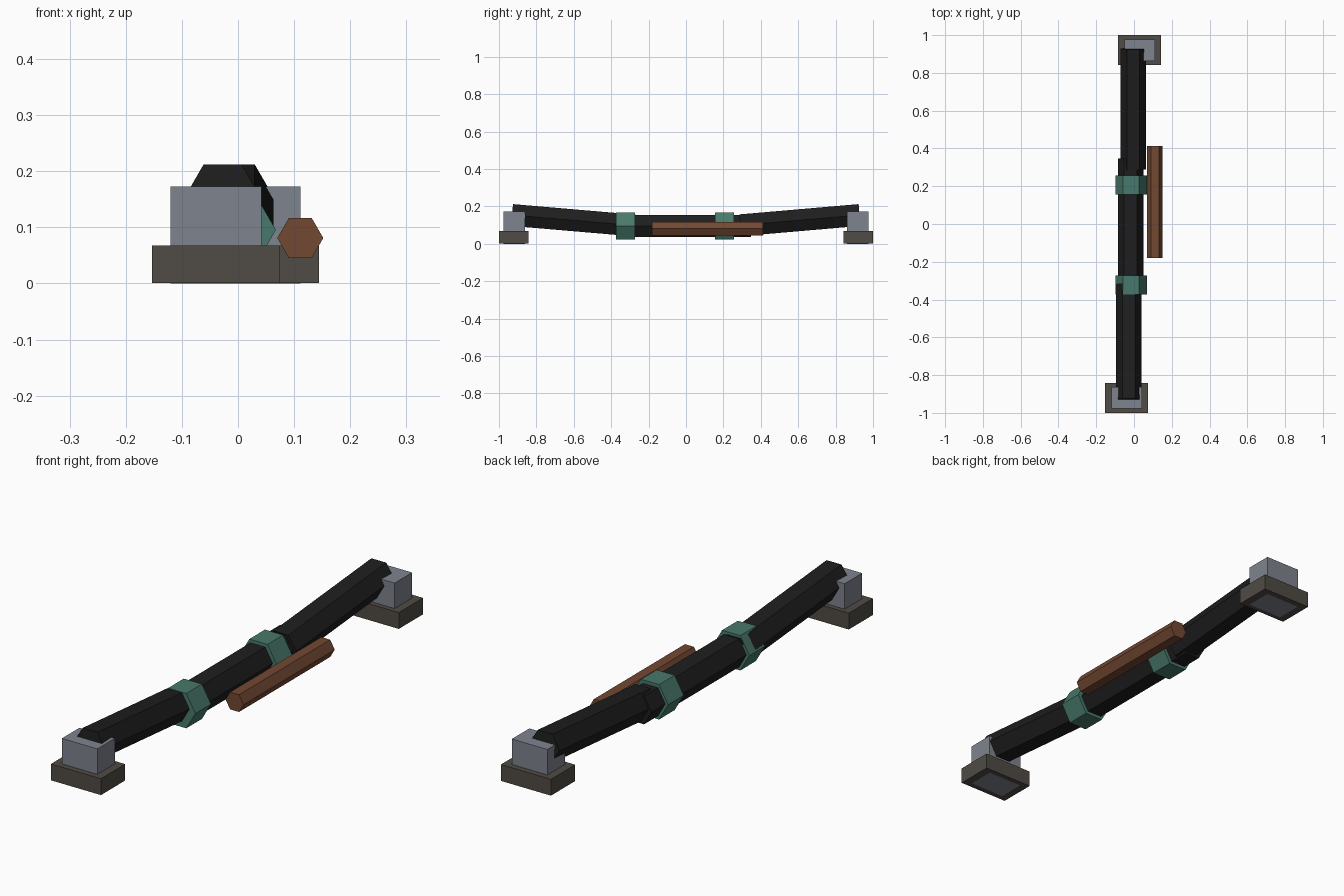
import bpy, bmesh
from math import cos, sin, pi
from mathutils import Vector

if "Cube" in bpy.data.objects:
    bpy.data.objects.remove(bpy.data.objects["Cube"])


def material(name, rgb):
    m = bpy.data.materials.new(name)
    m.diffuse_color = (*rgb, 1)
    m.use_nodes = True
    m.node_tree.nodes["Principled BSDF"].inputs["Base Color"].default_value = m.diffuse_color
    return m


BLACK = material("black", (0.013, 0.013, 0.013))
GREY = material("blue_grey", (0.21, 0.23, 0.27))
STONE = material("dark_stone", (0.08, 0.07, 0.058))
TEAL = material("teal", (0.065, 0.19, 0.15))
BROWN = material("brown", (0.17, 0.065, 0.032))


def finish(name, bm, mat):
    bmesh.ops.recalc_face_normals(bm, faces=bm.faces)
    me = bpy.data.meshes.new(name)
    bm.to_mesh(me)
    bm.free()
    me.materials.append(mat)
    ob = bpy.data.objects.new(name, me)
    bpy.context.collection.objects.link(ob)


def box(name, lo, hi, mat):
    bm = bmesh.new()
    lo, hi = Vector(lo), Vector(hi)
    bmesh.ops.create_cube(bm, size=1)
    for v in bm.verts:
        v.co = (lo + hi) / 2 + v.co * (hi - lo)
    finish(name, bm, mat)


def hex_bar(name, x, start, end, r, mat):
    """Flat-topped hexagonal bar between two (y, z) axis points, ends cut square."""
    bm = bmesh.new()
    a, b = Vector((x, *start)), Vector((x, *end))
    side = Vector((1, 0, 0))
    up = side.cross((b - a).normalized())
    rings = [[bm.verts.new(p + side * (r * cos(i * pi / 3)) + up * (r * sin(i * pi / 3)))
              for i in range(6)] for p in (a, b)]
    for ring in rings:
        bm.faces.new(ring)
    for i in range(6):
        j = (i + 1) % 6
        bm.faces.new((rings[0][i], rings[0][j], rings[1][j], rings[1][i]))
    finish(name, bm, mat)


# End supports: stone footing with a grey block set through it
for label, s, x in (("front", -1, -0.039), ("back", 1, 0.030)):
    y0, y1 = sorted((s * 0.842, s * 1.0))
    box(label + "_footing", (x - 0.114, y0, 0.0005), (x + 0.114, y1, 0.068), STONE)
    y0, y1 = sorted((s * 0.862, s * 0.976))
    box(label + "_block", (x - 0.081, y0, 0), (x + 0.081, y1, 0.173), GREY)

# Sagging pipe in three lengths
hex_bar("front_pipe", -0.0275, (-0.93, 0.154), (-0.275, 0.098), 0.0675, BLACK)
hex_bar("middle_pipe", -0.018, (-0.30, 0.095), (0.347, 0.095), 0.0675, BLACK)
hex_bar("back_pipe", -0.004, (0.29, 0.099), (0.928, 0.154), 0.0675, BLACK)

# Collars
hex_bar("front_collar", -0.0155, (-0.374, 0.0955), (-0.272, 0.0955), 0.083, TEAL)
hex_bar("back_collar", -0.0155, (0.155, 0.0955), (0.257, 0.0955), 0.083, TEAL)

# Loose rod alongside
hex_bar("side_rod", 0.111, (-0.181, 0.081), (0.413, 0.081), 0.041, BROWN)
